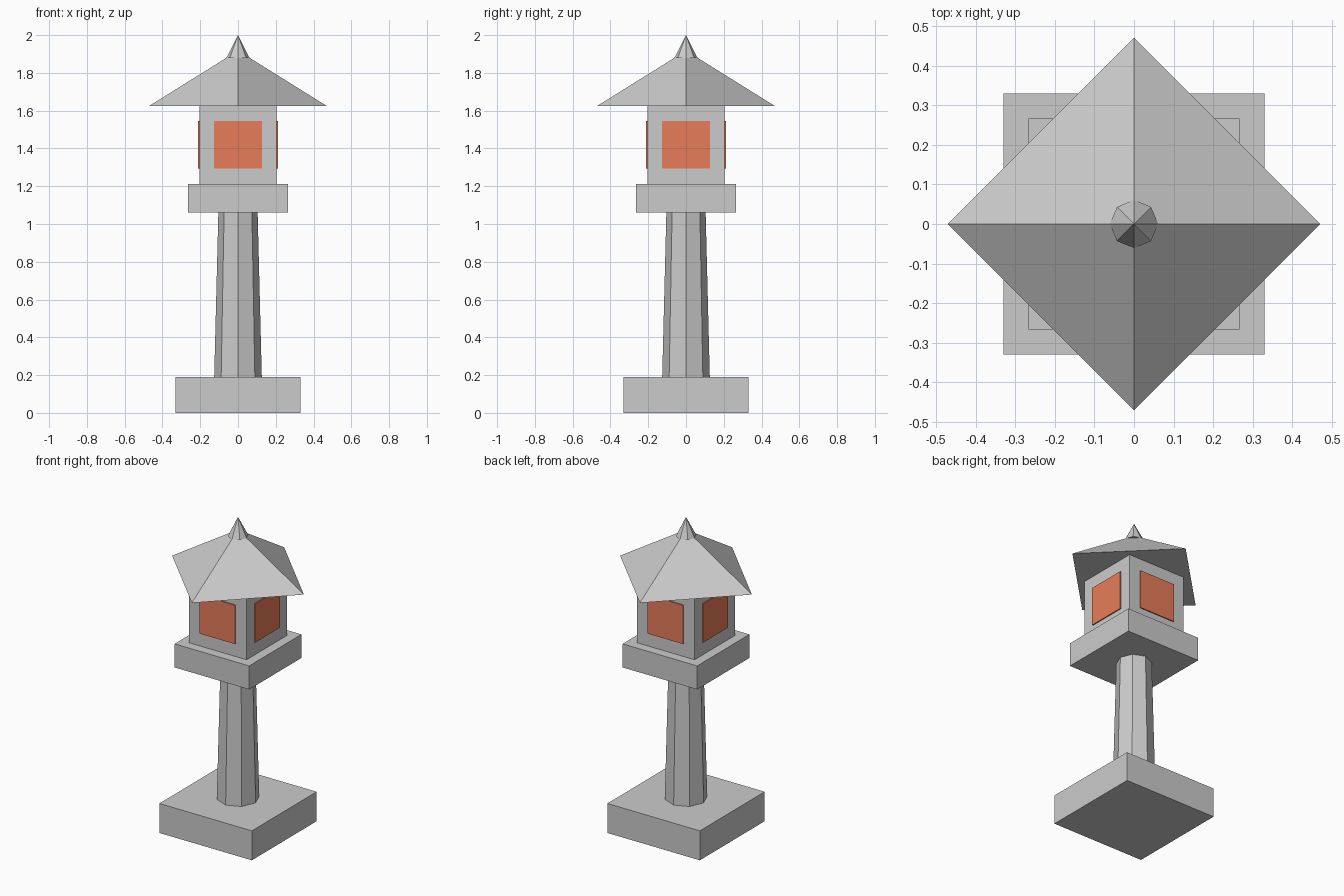
import bpy
from math import pi, sin, cos

if "Cube" in bpy.data.objects:
    bpy.data.objects.remove(bpy.data.objects["Cube"])


def block(name, size, location, turn=0.0):
    bpy.ops.mesh.primitive_cube_add(size=1, location=location)
    obj = bpy.context.object
    obj.name = name
    obj.scale = size
    bpy.ops.object.transform_apply(location=False, rotation=False, scale=True)
    obj.rotation_euler.z = turn
    return obj


def taper(name, sides, r_bottom, r_top, z0, z1):
    # primitive cones put a corner on each axis for 4 and 8 sides
    bpy.ops.mesh.primitive_cone_add(vertices=sides, radius1=r_bottom, radius2=r_top,
                                    depth=z1 - z0, location=(0, 0, (z0 + z1) / 2))
    bpy.context.object.name = name
    return bpy.context.object


# Stone body, from the ground up
block("base_slab", (0.66, 0.66, 0.19), (0, 0, 0.095))
taper("column", 8, 0.126, 0.104, 0.19, 1.06)
block("platform", (0.532, 0.532, 0.152), (0, 0, 1.136))
block("light_chamber", (0.41, 0.41, 0.415), (0, 0, 1.4175))

# Four glowing window panels, one on each chamber wall
glow = bpy.data.materials.new("window_glow")
glow.diffuse_color = (0.8, 0.2, 0.1, 1)
glow.use_nodes = True
glow.node_tree.nodes["Principled BSDF"].inputs["Base Color"].default_value = glow.diffuse_color
for i, side in enumerate(("front", "right", "back", "left")):
    a = -pi / 2 + i * pi / 2
    panel = block(f"{side}_window", (0.02, 0.254, 0.25),
                  (0.202 * cos(a), 0.202 * sin(a), 1.42), a)
    panel.data.materials.append(glow)

# Pyramid roof with corners on the axes, and pointed finial
taper("roof", 4, 0.47, 0, 1.625, 1.918)
taper("finial", 8, 0.061, 0, 1.88, 2.0)
